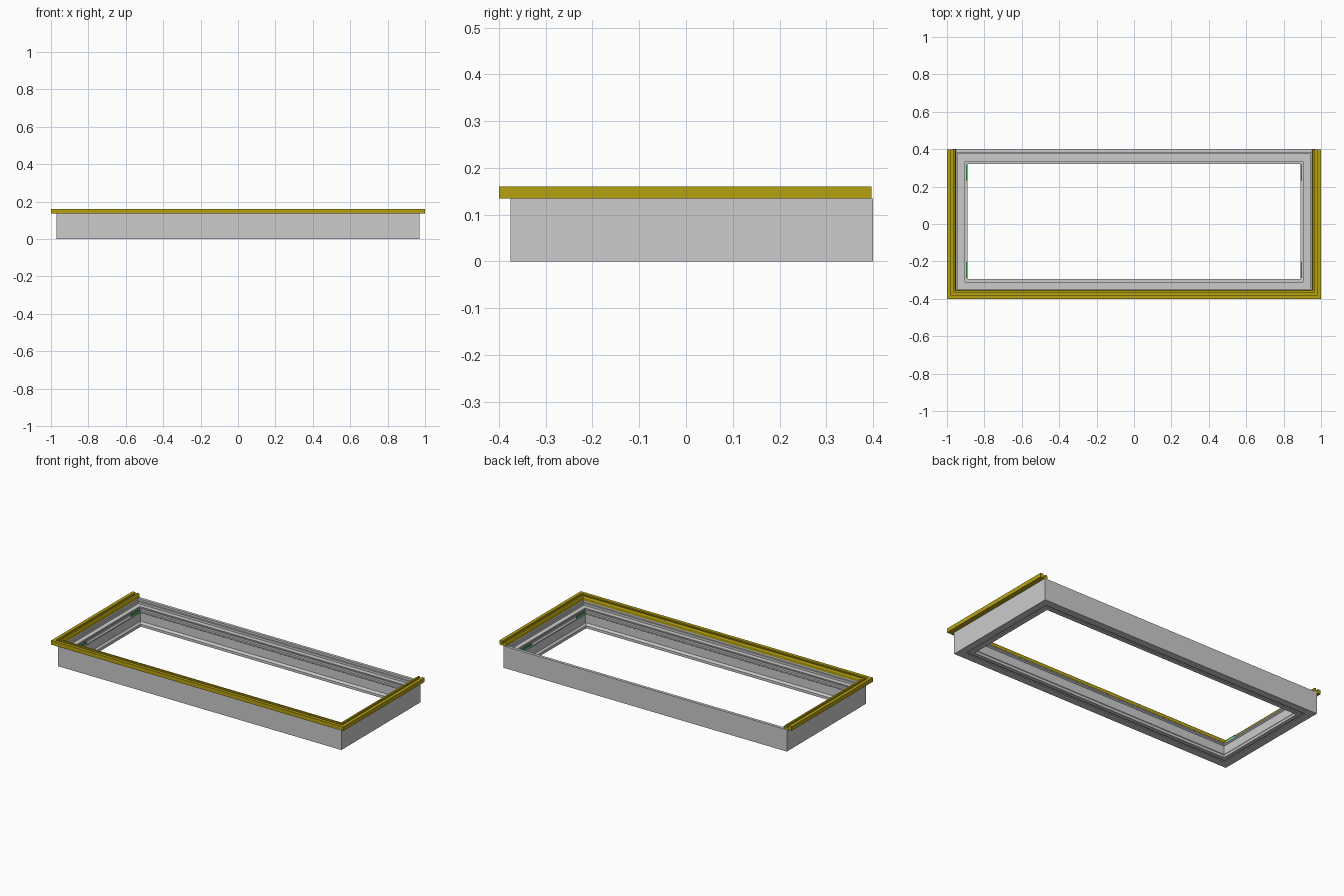
import bpy, bmesh

if "Cube" in bpy.data.objects:
    bpy.data.objects.remove(bpy.data.objects["Cube"])

def material(name, col):
    m = bpy.data.materials.new(name)
    m.diffuse_color = (*col, 1)
    m.use_nodes = True
    m.node_tree.nodes["Principled BSDF"].inputs["Base Color"].default_value = m.diffuse_color
    return m

gold = material("gold", (0.47, 0.36, 0.005))
green = material("green", (0.05, 0.5, 0.08))

def finish(bm, name, mat=None):
    bmesh.ops.recalc_face_normals(bm, faces=bm.faces)
    me = bpy.data.meshes.new(name)
    bm.to_mesh(me)
    bm.free()
    ob = bpy.data.objects.new(name, me)
    bpy.context.collection.objects.link(ob)
    if mat:
        me.materials.append(mat)
    return ob

def sweep(name, profile, path, closed, mat=None):
    """Mitred sweep: profile is (inset, z); path is (x, y, inward x, inward y)."""
    bm = bmesh.new()
    rings = [[bm.verts.new((x + ix * d, y + iy * d, z)) for d, z in profile]
             for x, y, ix, iy in path]
    n, k = len(profile), len(path)
    for i in range(k if closed else k - 1):
        a, b = rings[i], rings[(i + 1) % k]
        for j in range(n):
            bm.faces.new((a[j], a[(j + 1) % n], b[(j + 1) % n], b[j]))
    if not closed:
        bm.faces.new(rings[0])
        bm.faces.new(rings[-1])
    return finish(bm, name, mat)

# Grey frame: tall outer wall, stepped ledges inside, grooved inner wall
frame_profile = [
    (0, 0), (0, 0.135), (0.018, 0.135), (0.018, 0.122), (0.026, 0.122),
    (0.026, 0.108), (0.054, 0.108), (0.054, 0.100), (0.062, 0.100),
    (0.062, 0.106), (0.066, 0.106), (0.066, 0.094), (0.080, 0.094),
    (0.080, 0.086), (0.070, 0.080), (0.070, 0.028), (0.080, 0.016),
    (0.080, 0), (0.055, 0), (0.055, 0.005), (0.045, 0.005), (0.045, 0)]
sweep("frame", frame_profile,
      [(-0.97, -0.375, 1, 1), (0.97, -0.375, -1, 1),
       (0.97, 0.4, -1, -1), (-0.97, 0.4, 1, -1)], True)

# Gold trim: channel section round the left, front and right sides
trim_profile = [
    (0, 0.135), (0, 0.16), (0.020, 0.16), (0.020, 0.147),
    (0.034, 0.147), (0.034, 0.16), (0.044, 0.16), (0.048, 0.152), (0.048, 0.135)]
sweep("trim", trim_profile,
      [(-1, 0.397, 1, 0), (-1, -0.4, 1, 1), (1, -0.4, -1, 1), (1, 0.397, -1, 0)],
      False, gold)

# Green corner strips on the inner ledge of the short sides
for side, sx in (("left", -1), ("right", 1)):
    for end, y in (("front", -0.247), ("back", 0.275)):
        bm = bmesh.new()
        bmesh.ops.create_cube(bm, size=1)
        for v in bm.verts:
            v.co = (v.co.x * 0.006 + sx * 0.894, v.co.y * 0.085 + y, v.co.z * 0.012 + 0.099)
        finish(bm, f"{side}_{end}_strip", green)
